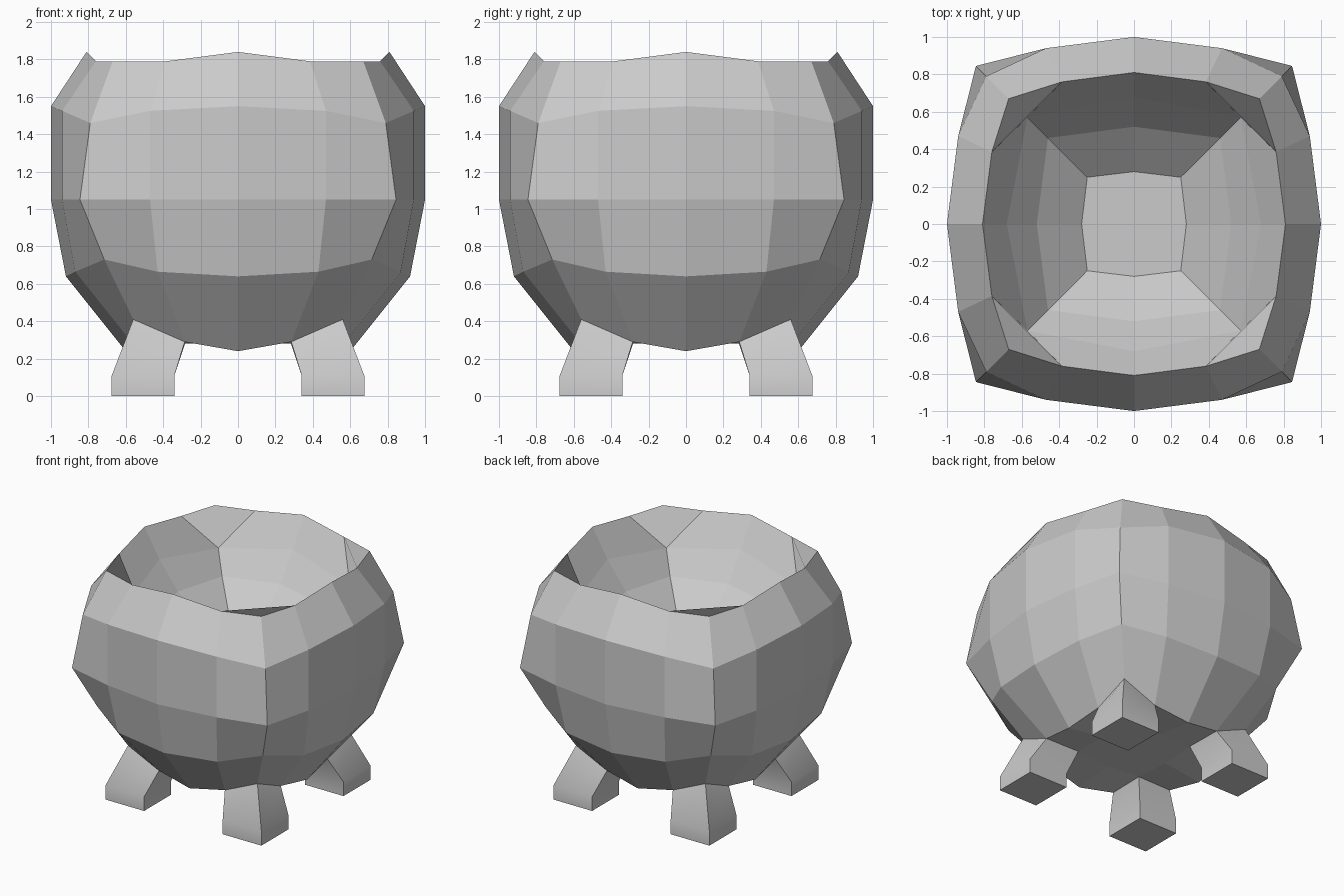
import bpy, bmesh

if "Cube" in bpy.data.objects:
    bpy.data.objects.remove(bpy.data.objects["Cube"])


def turn(p, k):
    """Rotate a point about z by k quarter turns."""
    x, y, z = p
    for _ in range(k):
        x, y = -y, x
    return (x, y, z)


def ring(bm, *pts):
    """Repeat one side's points (corner first) round all four sides."""
    return [bm.verts.new(turn(p, k)) for k in range(4) for p in pts]


def ring16(bm, corner, cz, qx, qy, qz, mid, mz):
    return ring(bm, (-corner, -corner, cz), (-qx, -qy, qz),
                (0, -mid, mz), (qx, -qy, qz))


def ring8(bm, corner, cz, mid, mz):
    return ring(bm, (-corner, -corner, cz), (0, -mid, mz))


def face(bm, verts, flip=False):
    bm.faces.new(verts[::-1] if flip else verts)


def bridge(bm, a, b):
    n = len(a)
    for i in range(n):
        j = (i + 1) % n
        face(bm, [a[i], a[j], b[j], b[i]])


def step_in(bm, outer, inner, flip, corners):
    """Join a 16 ring to an 8 ring, with optional corner quads."""
    for k in range(4):
        prev, c, q1, m, q2 = (outer[4 * k + d] for d in (-1, 0, 1, 2, 3))
        e, f, g = inner[2 * k], inner[2 * k + 1], inner[(2 * k + 2) % 8]
        face(bm, [q1, m, f, e], flip)
        face(bm, [m, q2, g, f], flip)
        if corners:
            face(bm, [prev, c, q1, e], flip)


def cap(bm, r, z, flip):
    centre = bm.verts.new((0, 0, z))
    for k in range(4):
        face(bm, [r[2 * k - 1], r[2 * k], r[2 * k + 1], centre], flip)


def finish(bm, name):
    me = bpy.data.meshes.new(name)
    bm.to_mesh(me)
    bm.free()
    ob = bpy.data.objects.new(name, me)
    bpy.context.collection.objects.link(ob)
    return ob


# bowl: outer wall rows, bottom to rim
bm = bmesh.new()
rows = [ring16(bm, *p) for p in (
    (0.56, 0.41, 0.285, 0.57, 0.29, 0.60, 0.24),
    (0.715, 0.73, 0.43, 0.87, 0.665, 0.92, 0.64),
    (0.845, 1.05, 0.47, 0.94, 1.05, 1.00, 1.05),
    (0.79, 1.46, 0.47, 0.94, 1.525, 1.00, 1.55),
    (0.67, 1.79, 0.385, 0.76, 1.79, 0.81, 1.84))]
for a, b in zip(rows, rows[1:]):
    bridge(bm, a, b)

# bowl: hollow inside
inner = [ring8(bm, *p) for p in (
    (0.57, 1.52, 0.68, 1.62),
    (0.46, 1.37, 0.52, 1.41),
    (0.25, 1.19, 0.28, 1.19))]
step_in(bm, rows[-1], inner[0], False, True)
for a, b in zip(inner, inner[1:]):
    bridge(bm, a, b)
cap(bm, inner[-1], 1.19, False)

# bowl: underside, open at the corners where the legs join
under = ring8(bm, 0.28, 0.29, 0.29, 0.28)
step_in(bm, rows[0], under, True, False)
cap(bm, under, 0.29, True)
finish(bm, "bowl")

# legs
for k, name in enumerate(("front_left_leg", "front_right_leg",
                          "back_right_leg", "back_left_leg")):
    bm = bmesh.new()
    top = [(-0.56, -0.56, 0.41), (-0.285, -0.57, 0.29),
           (-0.28, -0.28, 0.29), (-0.57, -0.285, 0.29)]
    foot = [(-0.675, -0.675), (-0.34, -0.675), (-0.34, -0.34), (-0.675, -0.34)]
    levels = [[(x, y, 0) for x, y in foot],
              [(x, y, 0.11) for x, y in foot], top]
    loops = [[bm.verts.new(turn(p, k)) for p in lv] for lv in levels]
    for a, b in zip(loops, loops[1:]):
        bridge(bm, a, b)
    face(bm, loops[0], True)
    leg = finish(bm, name)
    bpy.ops.object.select_all(action='DESELECT')
    leg.select_set(True)
    bpy.context.view_layer.objects.active = leg
    bpy.ops.object.shade_smooth_by_angle()
